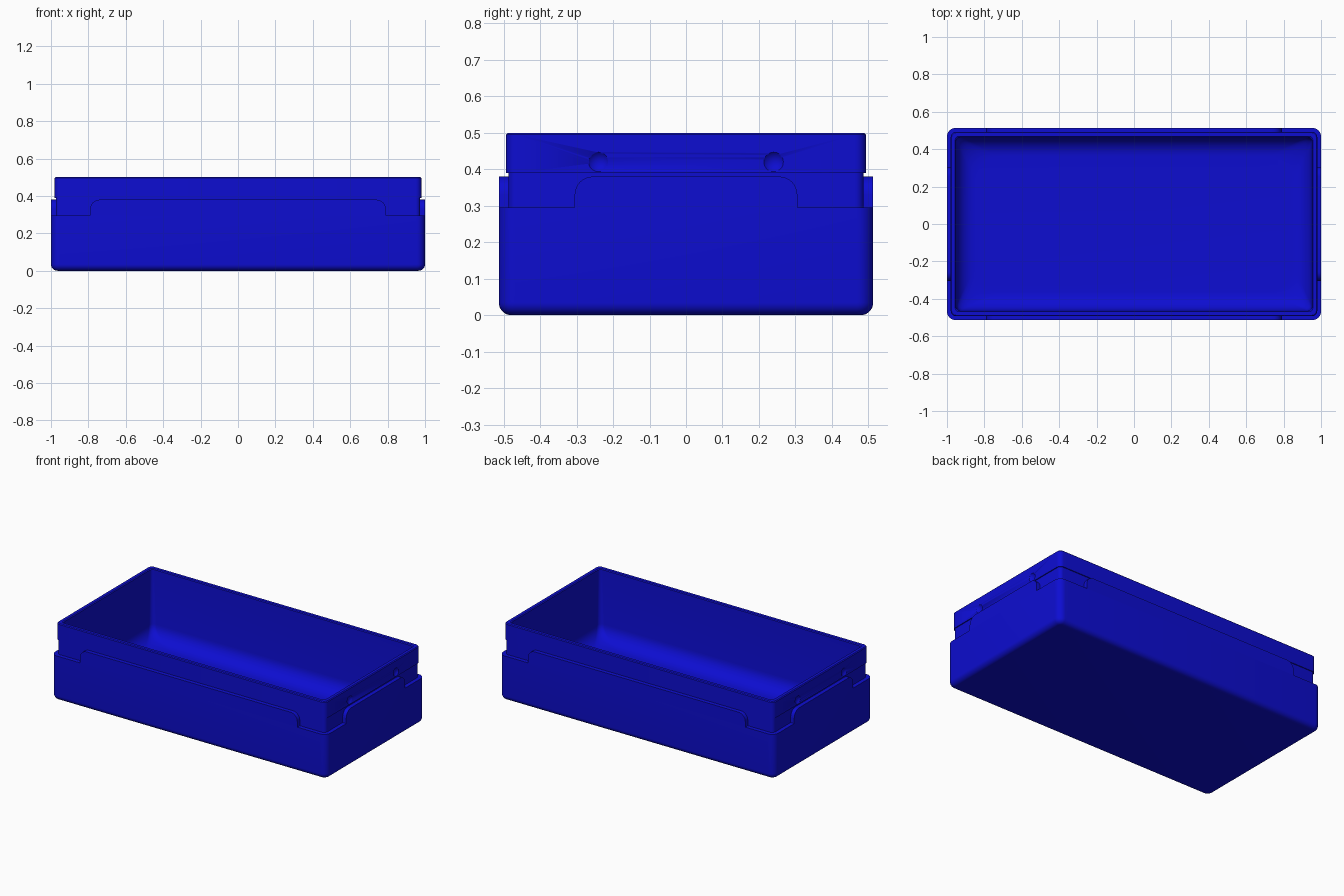
import bpy, bmesh, math
from mathutils import Vector

if "Cube" in bpy.data.objects:
    bpy.data.objects.remove(bpy.data.objects["Cube"], do_unlink=True)

blue = bpy.data.materials.new("deep blue plastic")
blue.use_nodes = True
blue.diffuse_color = (0.004, 0.004, 0.64, 1)
blue.node_tree.nodes["Principled BSDF"].inputs["Base Color"].default_value = (0.004, 0.004, 0.64, 1)

HX, HY = 1.0, 0.513            # outer half sizes
LEDGE, TAB_TOP, STEP, TOP = 0.295, 0.38, 0.39, 0.5
WALL = 0.02                    # inset of the upper wall
SEG = 8


def finish(bm, name, angle=35):
    bmesh.ops.recalc_face_normals(bm, faces=bm.faces)
    mesh = bpy.data.meshes.new(name)
    bm.to_mesh(mesh)
    bm.free()
    mesh.materials.append(blue)
    ob = bpy.data.objects.new(name, mesh)
    bpy.context.collection.objects.link(ob)
    select(ob)
    bpy.ops.object.shade_smooth_by_angle(angle=math.radians(angle))
    return ob


def select(ob):
    bpy.ops.object.select_all(action='DESELECT')
    ob.select_set(True)
    bpy.context.view_layer.objects.active = ob


def ring(bm, inset, z, r):
    """Rounded rectangle of vertices, inset from the outer size."""
    verts = []
    for k, (sx, sy) in enumerate([(1, 1), (-1, 1), (-1, -1), (1, -1)]):
        cx, cy = sx * (HX - inset - r), sy * (HY - inset - r)
        for i in range(SEG + 1):
            a = math.pi / 2 * (k + i / SEG)
            verts.append(bm.verts.new((cx + r * math.cos(a), cy + r * math.sin(a), z)))
    return verts


def fillet(inset, z, r, start, end, n=8):
    """Quarter arc of (inset, z) points about a centre."""
    for i in range(n + 1):
        a = math.radians(start + (end - start) * i / n)
        yield inset + r * math.cos(a), z + r * math.sin(a)


# Section of the box: (inset, height, corner radius) from underside to cavity floor
section = [(d, z, 0.045 - d) for d, z in fillet(0.035, 0.035, 0.035, 270, 180)]
section += [(0, LEDGE, 0.045), (WALL + 0.006, LEDGE, 0.024),
            (WALL + 0.006, STEP, 0.024), (WALL, STEP, 0.03),
            (WALL, TOP - 0.005, 0.03), (WALL + 0.005, TOP, 0.025),
            (0.044, TOP, 0.02), (0.049, TOP - 0.005, 0.02)]
section += [(d, z, 0.03 + (d - 0.051) * 1.1) for d, z in fillet(0.151, 0.14, 0.1, 180, 270)]

bm = bmesh.new()
rings = [ring(bm, *s) for s in section]
for a, b in zip(rings, rings[1:]):
    for i in range(len(a)):
        j = (i + 1) % len(a)
        bm.faces.new((a[i], a[j], b[j], b[i]))
bm.faces.new(rings[0])
bm.faces.new(rings[-1])
box = finish(bm, "box_body")

# Shallow round dimples on both end walls
bm = bmesh.new()
for sx in (-1, 1):
    for sy in (-1, 1):
        made = bmesh.ops.create_uvsphere(bm, u_segments=32, v_segments=24, radius=0.036)
        bmesh.ops.translate(bm, verts=made["verts"], vec=(sx * 1.004, sy * 0.24, 0.42))
cutter = finish(bm, "dimple_cutter")
cutter.hide_render = True
mod = box.modifiers.new("dimples", 'BOOLEAN')
mod.operation, mod.solver, mod.object = 'DIFFERENCE', 'EXACT', cutter
select(box)
bpy.ops.object.modifier_apply(modifier=mod.name)
bpy.data.objects.remove(cutter, do_unlink=True)


def tab(name, half, dist, direction):
    """Raised tab with rounded upper corners, flush with an outer wall."""
    r = 0.05
    pts = [(-half, LEDGE), (half, LEDGE)]
    for side, a0 in ((1, 0), (-1, 90)):
        for i in range(SEG + 1):
            a = math.radians(a0 + 90 * i / SEG)
            pts.append((side * (half - r) + r * math.cos(a), TAB_TOP - r + r * math.sin(a)))
    out = Vector(direction)
    along = Vector((0, 0, 1)).cross(out)
    bm = bmesh.new()
    face = bm.faces.new([bm.verts.new(along * u + out * dist + Vector((0, 0, z))) for u, z in pts])
    ext = bmesh.ops.extrude_face_region(bm, geom=[face])
    moved = [v for v in ext["geom"] if isinstance(v, bmesh.types.BMVert)]
    bmesh.ops.translate(bm, verts=moved, vec=-out * (WALL + 0.01))
    return finish(bm, name)


# One tab on each wall
tab("front_tab", 0.79, HY, (0, -1, 0))
tab("back_tab", 0.79, HY, (0, 1, 0))
tab("left_tab", 0.305, HX, (1, 0, 0))
tab("right_tab", 0.305, HX, (-1, 0, 0))
